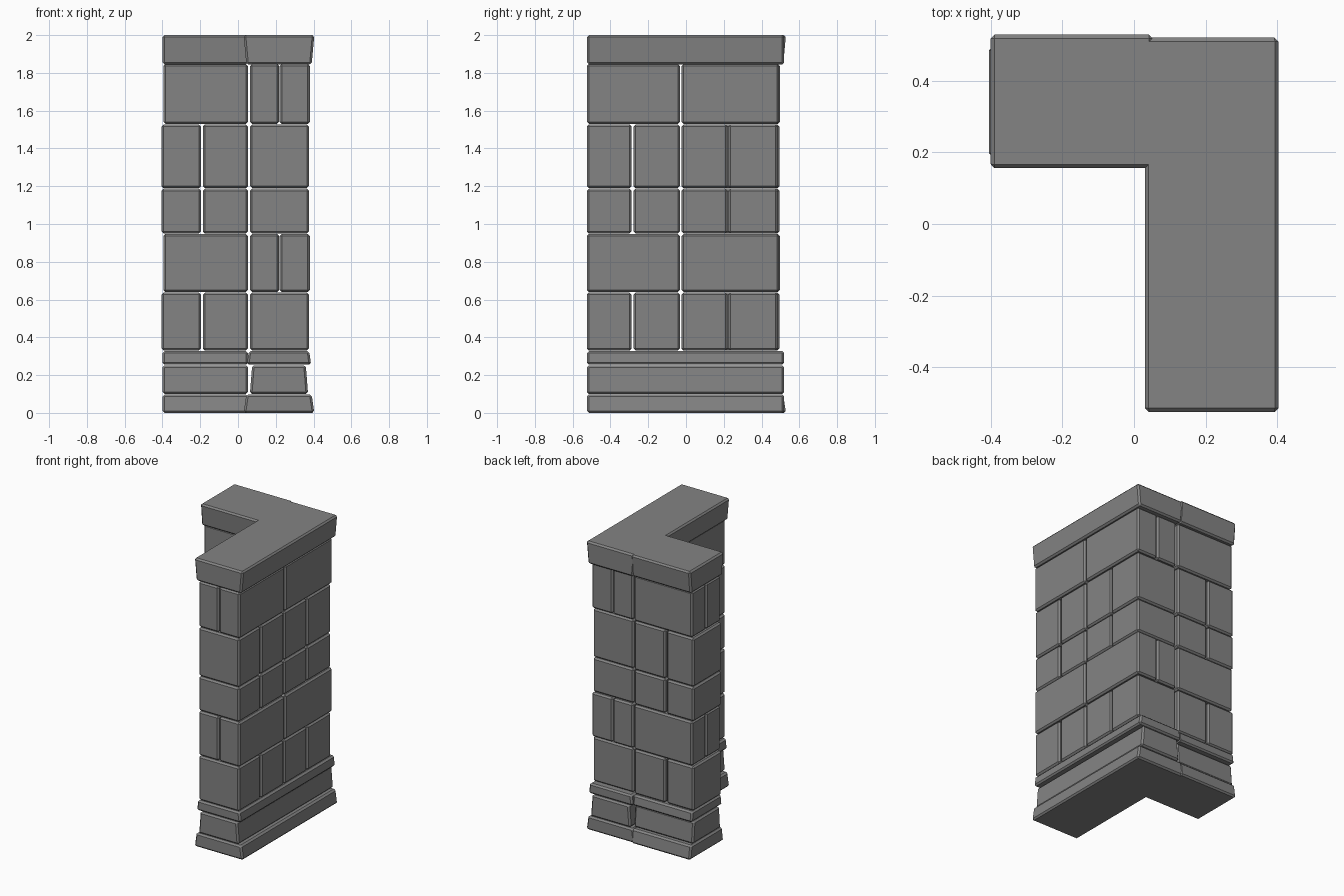
import bpy, bmesh
from mathutils import Vector

if "Cube" in bpy.data.objects:
    bpy.data.objects.remove(bpy.data.objects["Cube"])

stone = bpy.data.materials.new("grey stone")
stone.diffuse_color = (0.23, 0.23, 0.23, 1)
stone.use_nodes = True
stone.node_tree.nodes["Principled BSDF"].inputs["Base Color"].default_value = stone.diffuse_color


def block(name, lo, hi, bevel=0.011, taper=0.0, axis=0):
    """Chamfered box; taper pulls the top in (+) or the bottom in (-) along axis."""
    bm = bmesh.new()
    bmesh.ops.create_cube(bm, size=1)
    lo, hi = Vector(lo), Vector(hi)
    mid, size = (lo + hi) / 2, hi - lo
    for v in bm.verts:
        top = v.co.z > 0
        side = 1 if v.co[axis] > 0 else -1
        v.co = mid + Vector([v.co[i] * size[i] for i in range(3)])
        if (taper > 0 and top) or (taper < 0 and not top):
            v.co[axis] -= side * abs(taper)
    bmesh.ops.bevel(bm, geom=bm.edges[:], offset=bevel, segments=1,
                    affect='EDGES', profile=0.5)
    me = bpy.data.meshes.new(name)
    bm.to_mesh(me)
    bm.free()
    me.materials.append(stone)
    ob = bpy.data.objects.new(name, me)
    bpy.context.collection.objects.link(ob)


LONG_X, SHORT_Y = 0.217, 0.342   # centre lines of the two arms

# full-length courses: name, z range, widest half width, taper
for name, z0, z1, half, taper in (
        ("base", 0.0, 0.097, 0.187, 0.014),
        ("plinth", 0.10, 0.252, 0.154, 0.012),
        ("plinth_band", 0.255, 0.327, 0.170, 0.010),
        ("cap", 1.845, 2.0, 0.187, -0.014)):
    block("long_" + name, (LONG_X - half, -0.525, z0), (LONG_X + half, 0.52, z1),
          taper=taper, axis=0)
    block("short_" + name, (-0.40, SHORT_Y - half, z0), (0.053, SHORT_Y + half, z1),
          taper=taper, axis=1)

# brick courses: z range, and whether the bricks are laid lengthwise in pairs
for row, (z0, z1, paired) in enumerate((
        (0.330, 0.637, False), (0.640, 0.947, True), (0.950, 1.187, False),
        (1.190, 1.527, False), (1.530, 1.847, True))):
    if paired:
        long_x = ((0.064, 0.218), (0.221, 0.380))
        long_y = ((-0.525, -0.032), (-0.024, 0.492))
        short_x = ((-0.395, 0.053),)
        short_y = ((0.187, 0.338), (0.343, 0.497))
    else:
        long_x = ((0.064, 0.375),)
        long_y = ((-0.525, -0.288), (-0.278, -0.032), (-0.024, 0.220), (0.224, 0.486))
        short_x = ((-0.405, -0.196), (-0.186, 0.053))
        short_y = ((0.187, 0.495),)
    for arm, xs, ys in (("long", long_x, long_y), ("short", short_x, short_y)):
        for i, (x0, x1) in enumerate(xs):
            for j, (y0, y1) in enumerate(ys):
                block(f"{arm}_brick_{row}_{i}_{j}", (x0, y0, z0), (x1, y1, z1))
